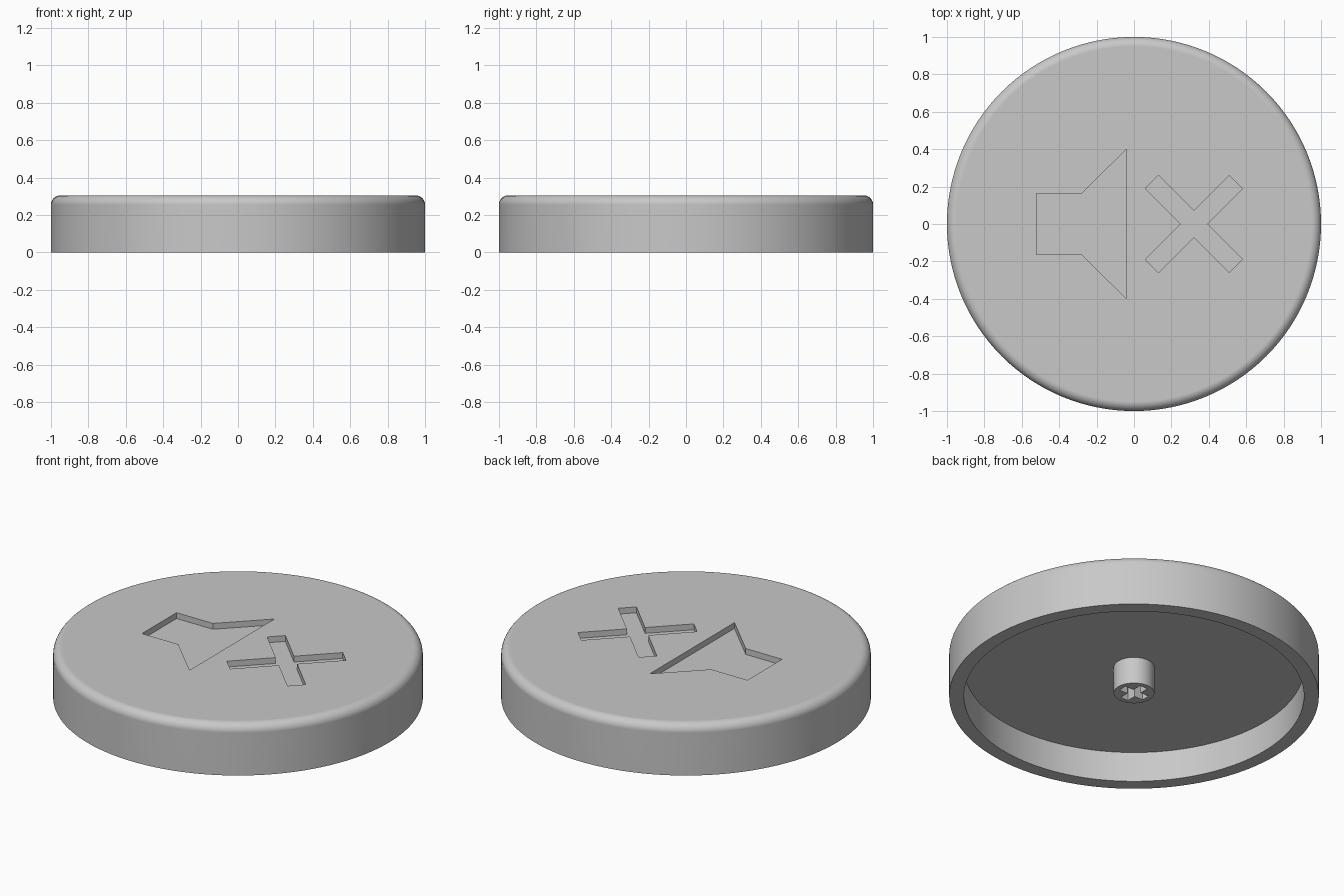
import bpy, bmesh, math
from mathutils import Vector, Matrix

if "Cube" in bpy.data.objects:
    bpy.data.objects.remove(bpy.data.objects["Cube"], do_unlink=True)

SEGMENTS = 128
HEIGHT, CEILING, FILLET, ENGRAVE = 0.305, 0.18, 0.05, 0.035

grey = bpy.data.materials.new("plain grey")
grey.use_nodes = True
colour = (0.58, 0.58, 0.58, 1)
grey.diffuse_color = colour
grey.node_tree.nodes["Principled BSDF"].inputs["Base Color"].default_value = colour


def add_object(name, bm):
    bmesh.ops.recalc_face_normals(bm, faces=bm.faces)
    mesh = bpy.data.meshes.new(name)
    bm.to_mesh(mesh)
    bm.free()
    mesh.materials.append(grey)
    obj = bpy.data.objects.new(name, mesh)
    bpy.context.collection.objects.link(obj)
    return obj


def lathe(name, profile, segments):
    """Turn an (r, z) profile about z and close both ends with flat discs."""
    bm = bmesh.new()
    rings = []
    for r, z in profile:
        rings.append([bm.verts.new((r * math.cos(a), r * math.sin(a), z))
                      for a in (math.tau * i / segments for i in range(segments))])
    for low, high in zip(rings, rings[1:]):
        for i in range(segments):
            j = (i + 1) % segments
            bm.faces.new((low[i], low[j], high[j], high[i]))
    bm.faces.new(rings[0])
    bm.faces.new(rings[-1])
    return add_object(name, bm)


def prism(name, outline, z0, z1):
    """Extrude a flat outline from z0 to z1."""
    bm = bmesh.new()
    face = bm.faces.new([bm.verts.new((x, y, z0)) for x, y in outline])
    top = bmesh.ops.extrude_face_region(bm, geom=[face])["geom"]
    bmesh.ops.translate(bm, vec=(0, 0, z1 - z0),
                        verts=[v for v in top if isinstance(v, bmesh.types.BMVert)])
    return add_object(name, bm)


def cross_outline(half_length, half_width, centre=(0, 0), angle=0):
    """Twelve-point outline of an equal-armed cross."""
    points = []
    for quarter in range(4):
        turn = Matrix.Rotation(angle + quarter * math.pi / 2, 2)
        for p in ((half_length, -half_width), (half_length, half_width),
                  (half_width, half_width)):
            points.append(turn @ Vector(p) + Vector(centre))
    return points


def finish(obj, cutters):
    """Cut the recesses, then smooth the round surfaces."""
    bpy.ops.object.select_all(action="DESELECT")
    bpy.context.view_layer.objects.active = obj
    obj.select_set(True)
    for cutter in cutters:
        cutter.hide_render = True
        cut = obj.modifiers.new(cutter.name, "BOOLEAN")
        cut.operation, cut.solver, cut.object = "DIFFERENCE", "EXACT", cutter
        bpy.ops.object.modifier_apply(modifier=cut.name)
        bpy.data.objects.remove(cutter, do_unlink=True)
    bpy.ops.object.shade_smooth_by_angle(angle=math.radians(30))
    weighted = obj.modifiers.new("even shading", "WEIGHTED_NORMAL")
    weighted.keep_sharp = True


# Hollow round cap with a rounded upper rim
steps = 8
fillet = [(1 - FILLET + FILLET * math.cos(a), HEIGHT - FILLET + FILLET * math.sin(a))
          for a in (math.pi / 2 * i / steps for i in range(steps + 1))]
cap = lathe("cap", [(0.92, CEILING), (0.92, 0), (1, 0)] + fillet, SEGMENTS)

# Engraved horn and diagonal cross on the top
upper = [(-0.52, 0.163), (-0.28, 0.163), (-0.04, 0.4)]
horn = upper + [(x, -y) for x, y in reversed(upper)]
floor = HEIGHT - ENGRAVE
finish(cap, [
    prism("horn_cutter", horn, floor, HEIGHT + 0.1),
    prism("cross_cutter", cross_outline(0.318, 0.05, (0.32, 0), math.pi / 4),
          floor, HEIGHT + 0.1),
])

# Mounting stem below the ceiling, with a cross-shaped socket
stem = lathe("stem", [(0.11, 0.02), (0.11, CEILING + 0.01)], 64)
finish(stem, [prism("socket_cutter", cross_outline(0.082, 0.025), -0.05, 0.17)])
